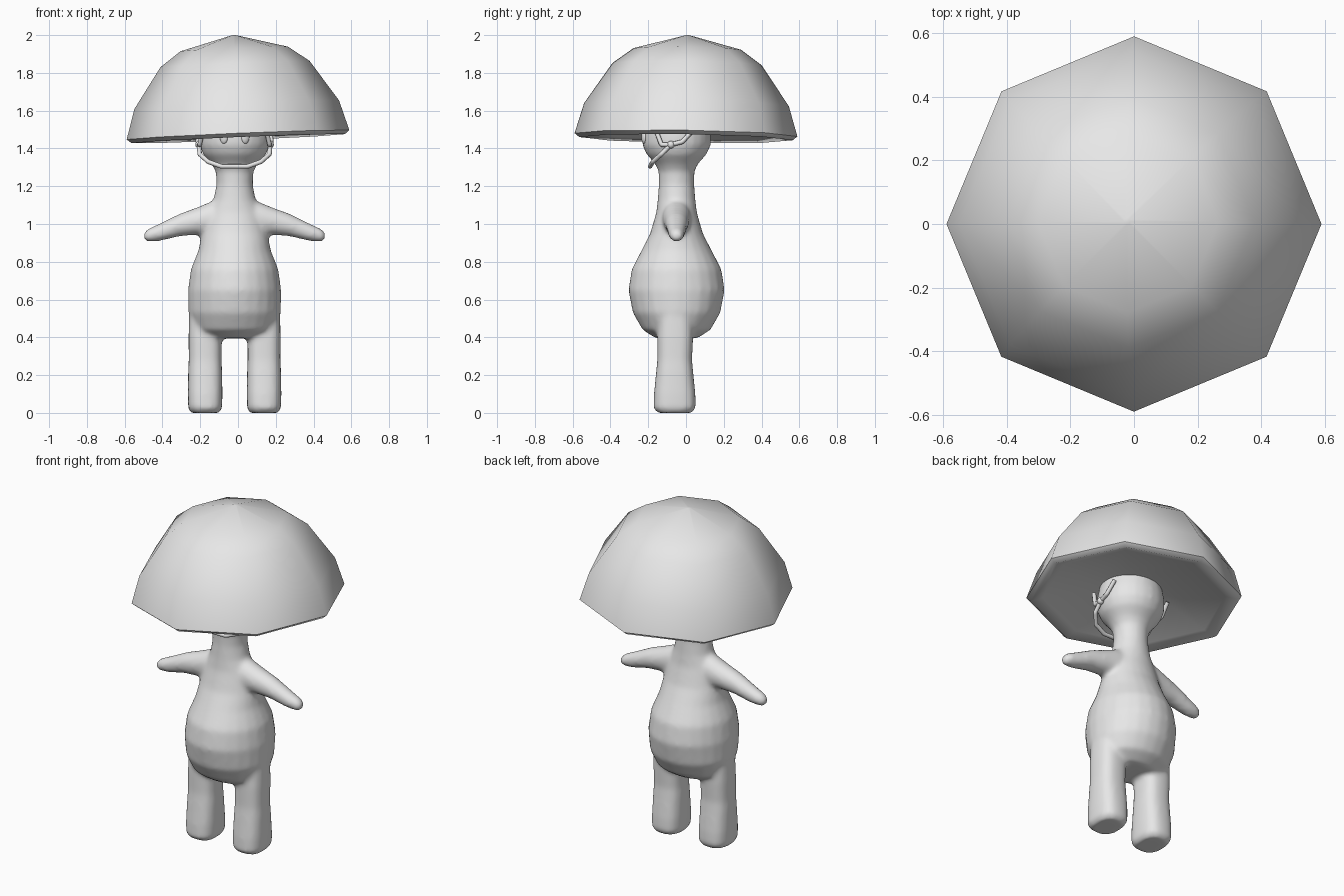
import bpy, bmesh, math
from mathutils import Vector

cube = bpy.data.objects.get("Cube")
if cube:
    bpy.data.objects.remove(cube, do_unlink=True)

CX, CY = -0.018, -0.05   # body axis

grey = bpy.data.materials.new("plain_grey")
grey.use_nodes = True
grey.diffuse_color = (0.8, 0.8, 0.8, 1)
for node in grey.node_tree.nodes:
    if node.type == 'BSDF_PRINCIPLED':
        node.inputs["Base Color"].default_value = (0.8, 0.8, 0.8, 1)


def loft(bm, rings, axis='Z', sides=24, power=2.0):
    """Skin closed rings; each ring is (centre, first radius, second radius)."""
    loops = []
    for centre, ra, rb in rings:
        loop = []
        for i in range(sides):
            t = 2 * math.pi * i / sides
            c, s = math.cos(t), math.sin(t)
            a = ra * math.copysign(abs(c) ** (2 / power), c)
            b = rb * math.copysign(abs(s) ** (2 / power), s)
            offset = Vector((a, b, 0)) if axis == 'Z' else Vector((0, a, b))
            loop.append(bm.verts.new(Vector(centre) + offset))
        loops.append(loop)
    for low, high in zip(loops, loops[1:]):
        for i in range(sides):
            j = (i + 1) % sides
            bm.faces.new((low[i], low[j], high[j], high[i]))
    bm.faces.new(loops[0][::-1])
    bm.faces.new(loops[-1])


def finish(bm, name):
    bmesh.ops.recalc_face_normals(bm, faces=bm.faces[:])
    mesh = bpy.data.meshes.new(name)
    bm.to_mesh(mesh)
    bm.free()
    obj = bpy.data.objects.new(name, mesh)
    bpy.context.collection.objects.link(obj)
    mesh.materials.append(grey)
    return obj


def smooth(obj, degrees):
    bpy.ops.object.select_all(action='DESELECT')
    obj.select_set(True)
    bpy.context.view_layer.objects.active = obj
    bpy.ops.object.shade_smooth_by_angle(angle=math.radians(degrees))


# Torso, neck and head: height, half width, half depth
bm = bmesh.new()
torso = [(0.395, 0.15, 0.11), (0.44, 0.215, 0.18), (0.53, 0.245, 0.232),
         (0.65, 0.247, 0.255), (0.76, 0.232, 0.238), (0.86, 0.192, 0.186),
         (0.95, 0.175, 0.14), (1.06, 0.145, 0.108), (1.13, 0.112, 0.1),
         (1.21, 0.096, 0.094), (1.28, 0.1, 0.095), (1.32, 0.125, 0.115),
         (1.37, 0.168, 0.16), (1.42, 0.186, 0.182), (1.48, 0.186, 0.182),
         (1.6, 0.16, 0.16)]
loft(bm, [((CX, CY, z), rx, ry) for z, rx, ry in torso])

for side in (-1, 1):
    # Leg: height, depth centre, half width, half depth
    leg = [(0.0, -0.06, 0.075, 0.09), (0.025, -0.06, 0.09, 0.112),
           (0.1, -0.06, 0.092, 0.11), (0.22, -0.06, 0.09, 0.098),
           (0.28, -0.06, 0.087, 0.092), (0.4, -0.057, 0.088, 0.095),
           (0.52, -0.055, 0.085, 0.09)]
    loft(bm, [((CX + side * 0.156, y, z), rx, ry) for z, y, rx, ry in leg], power=2.7)
    # Arm: reach, height, half depth, half height
    arm = [(0.05, 1.03, 0.08, 0.12), (0.14, 1.025, 0.075, 0.088),
           (0.2, 1.015, 0.068, 0.073), (0.29, 0.995, 0.058, 0.06),
           (0.4, 0.955, 0.046, 0.046), (0.46, 0.94, 0.036, 0.034),
           (0.48, 0.935, 0.02, 0.02)]
    loft(bm, [((CX + side * x, CY, z), ry, rz) for x, z, ry, rz in arm], axis='X')

# Fuse limbs and trunk into one soft skin
body = finish(bm, "body")
remesh = body.modifiers.new("fuse", 'REMESH')
remesh.mode = 'VOXEL'
remesh.voxel_size = 0.013
remesh.use_smooth_shade = True
soften = body.modifiers.new("soften", 'SMOOTH')
soften.factor = 0.5
soften.iterations = 8

# Eight-sided cap with a thin lip and a shallow hollow underneath
bm = bmesh.new()
cap_profile = [(0.01, 0.075), (0.2, 0.065), (0.5, 0.0), (0.565, -0.02),
               (0.59, 0.0), (0.542, 0.16), (0.395, 0.375), (0.285, 0.455), (0.01, 0.528)]
loft(bm, [((0, 0, z), r, r) for r, z in cap_profile], sides=8)
cap = finish(bm, "mushroom_cap")
cap.location = (0, 0, 1.472)
cap.rotation_euler = (-0.015, -0.042, 0)
smooth(cap, 60)

# Eyes: thin ovals on the face
for side, name in ((-1, "right_eye"), (1, "left_eye")):
    bm = bmesh.new()
    bmesh.ops.create_uvsphere(bm, u_segments=16, v_segments=10, radius=1)
    bmesh.ops.scale(bm, vec=(0.022, 0.012, 0.035), verts=bm.verts[:])
    eye = finish(bm, name)
    eye.location = (CX + side * 0.057, -0.223, 1.46)
    eye.rotation_euler = (0, 0, side * 0.3)
    smooth(eye, 60)


def cord(name, paths):
    curve = bpy.data.curves.new(name, 'CURVE')
    curve.dimensions = '3D'
    curve.bevel_depth = 0.012
    curve.bevel_resolution = 2
    curve.use_fill_caps = True
    for path in paths:
        spline = curve.splines.new('NURBS')
        spline.use_endpoint_u = True
        spline.order_u = 3
        spline.points.add(len(path) - 1)
        for point, co in zip(spline.points, path):
            point.co = (CX + co[0], co[1], co[2], 1)
    curve.materials.append(grey)
    obj = bpy.data.objects.new(name, curve)
    bpy.context.collection.objects.link(obj)
    bpy.ops.object.select_all(action='DESELECT')
    obj.select_set(True)
    bpy.context.view_layer.objects.active = obj
    bpy.ops.object.convert(target='MESH')
    smooth(bpy.context.object, 60)


# Chin strap with two forked side cords tied by knots
half = [(0.07, -0.19, 1.305), (0.14, -0.175, 1.33), (0.185, -0.13, 1.37), (0.188, -0.08, 1.42)]
cord("chin_strap", [[(-x, y, z) for x, y, z in reversed(half)] + half])
for side, name in ((-1, "right"), (1, "left")):
    knot = (side * 0.188, -0.08, 1.42)
    cord(name + "_side_cord", [
        [knot, (side * 0.195, -0.02, 1.435), (side * 0.188, 0.04, 1.5)],
        [knot, (side * 0.185, -0.13, 1.42), (side * 0.165, -0.165, 1.51)]])
    bm = bmesh.new()
    bmesh.ops.create_uvsphere(bm, u_segments=12, v_segments=8, radius=0.02)
    ball = finish(bm, name + "_knot")
    ball.location = (CX + knot[0], knot[1], knot[2])
    smooth(ball, 60)
